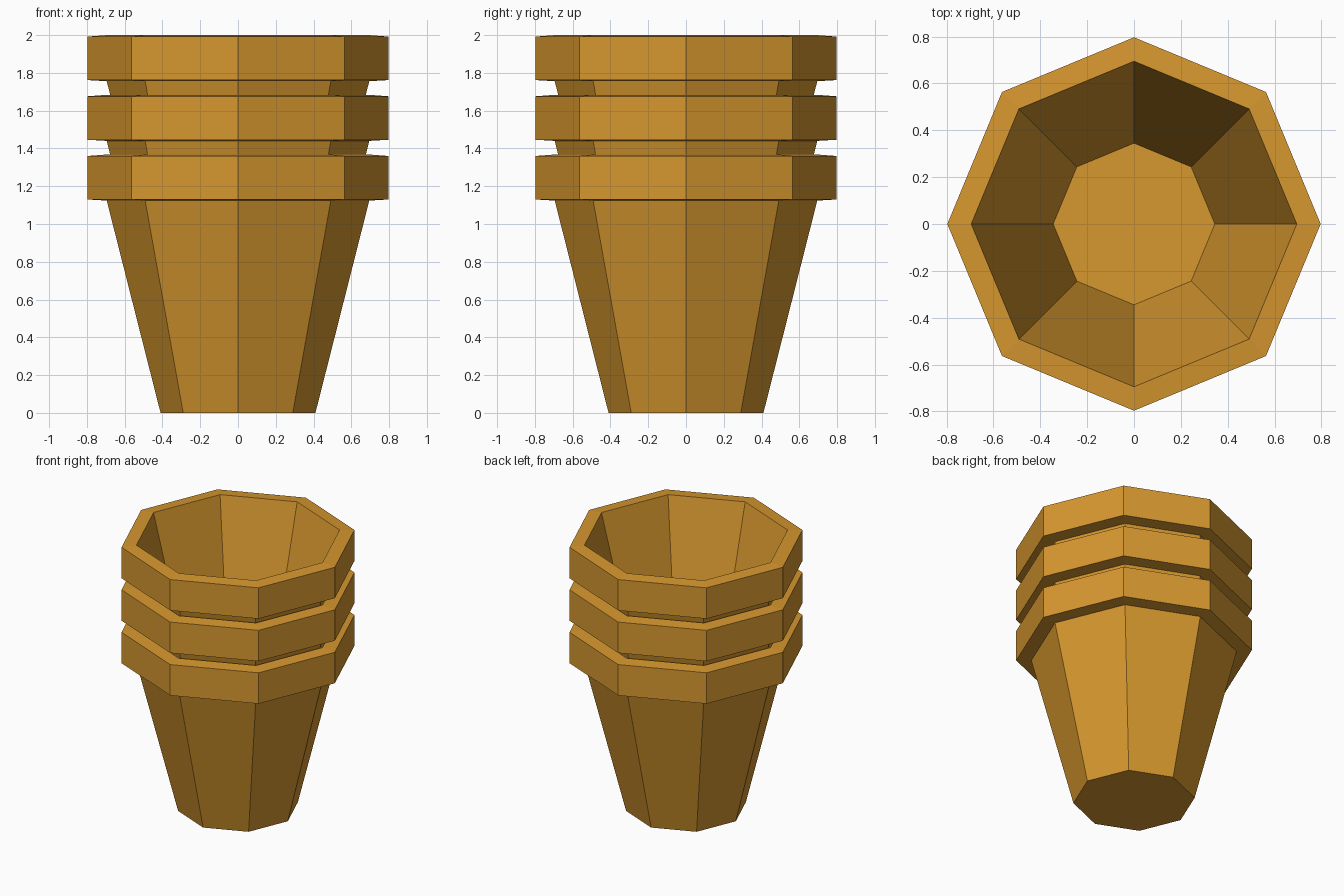
import bpy
import bmesh
import math

cube = bpy.data.objects.get("Cube")
if cube:
    bpy.data.objects.remove(cube, do_unlink=True)

SIDES = 8
POTS = 3
STEP = 0.316

terracotta = bpy.data.materials.new("ochre clay")
colour = (0.672, 0.309, 0.028, 1.0)
terracotta.diffuse_color = colour
terracotta.use_nodes = True
terracotta.node_tree.nodes["Principled BSDF"].inputs["Base Color"].default_value = colour

# Pot wall profile (radius, height): outside base, up over the rim, down to the inner floor
PROFILE = [(0.41, 0.0), (0.695, 1.124), (0.797, 1.13), (0.797, 1.36),
           (0.695, 1.368), (0.345, 0.04)]


def build_pot_mesh():
    bm = bmesh.new()
    rings = []
    for radius, height in PROFILE:
        ring = []
        for i in range(SIDES):
            a = math.tau * i / SIDES
            ring.append(bm.verts.new((radius * math.cos(a), radius * math.sin(a), height)))
        rings.append(ring)
    # Walls and rim
    for low, high in zip(rings, rings[1:]):
        for i in range(SIDES):
            j = (i + 1) % SIDES
            bm.faces.new((low[i], low[j], high[j], high[i]))
    # Underside and inner floor
    bm.faces.new(list(reversed(rings[0])))
    bm.faces.new(rings[-1])
    bmesh.ops.recalc_face_normals(bm, faces=bm.faces[:])
    mesh = bpy.data.meshes.new("pot")
    bm.to_mesh(mesh)
    bm.free()
    mesh.materials.append(terracotta)
    return mesh


# Stack of nested pots sharing one mesh
pot_mesh = build_pot_mesh()
for n, name in enumerate(("bottom_pot", "middle_pot", "top_pot")[:POTS]):
    pot = bpy.data.objects.new(name, pot_mesh)
    pot.location.z = n * STEP
    bpy.context.collection.objects.link(pot)
